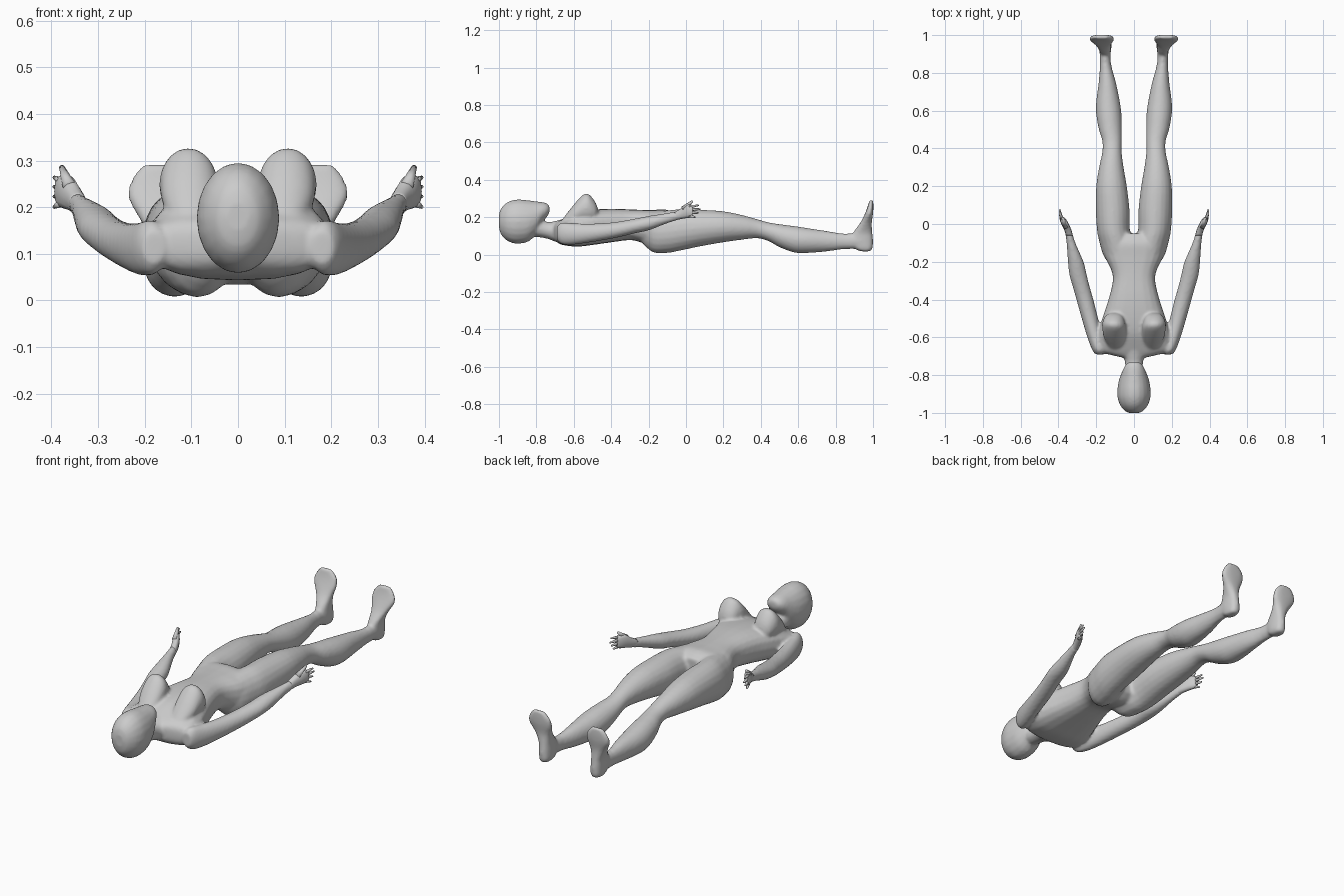
import bpy, bmesh, math
from mathutils import Vector

SIDES = 20


def spline(rows, t):
    # smooth interpolation through the section rows
    i = min(int(t), len(rows) - 2)
    f = t - i
    a, b, c, d = (rows[max(0, min(len(rows) - 1, i + k))] for k in (-1, 0, 1, 2))
    return [0.5 * (2*q + (r-p)*f + (2*p-5*q+4*r-s)*f*f + (3*q-p-3*r+s)*f**3)
            for p, q, r, s in zip(a, b, c, d)]


def loft(bm, rows, axis='Y', power=2.0, steps=3, sides=SIDES, flip=1):
    # rows: position on axis, then min/max of the section in the two other directions
    rings = []
    n = (len(rows) - 1) * steps
    for k in range(n + 1):
        p, u0, u1, v0, v1 = spline(rows, k / steps)
        ring = []
        for j in range(sides):
            a = 2 * math.pi * j / sides
            c, s = math.cos(a), math.sin(a)
            u = (u0+u1)/2 + (u1-u0)/2 * math.copysign(abs(c)**(2/power), c)
            v = (v0+v1)/2 + (v1-v0)/2 * math.copysign(abs(s)**(2/power), s)
            co = (u, p, v) if axis == 'Y' else (u, v, p)
            ring.append(bm.verts.new((co[0] * flip, co[1], co[2])))
        rings.append(ring)
    faces = [bm.faces.new(rings[0]), bm.faces.new(rings[-1])]
    for a, b in zip(rings, rings[1:]):
        for j in range(sides):
            k = (j + 1) % sides
            faces.append(bm.faces.new((a[j], a[k], b[k], b[j])))
    bmesh.ops.recalc_face_normals(bm, faces=faces)


def finish(bm, name):
    me = bpy.data.meshes.new(name)
    bm.to_mesh(me)
    bm.free()
    for p in me.polygons:
        p.use_smooth = True
    ob = bpy.data.objects.new(name, me)
    bpy.context.collection.objects.link(ob)
    return ob


def sym(rows):
    return [(y, -w, w, z0, z1) for y, w, z0, z1 in rows]


head = sym([(-1.0, .025, .15, .21), (-.99, .048, .11, .245), (-.96, .073, .077, .277),
            (-.92, .087, .06, .293), (-.88, .088, .06, .295), (-.84, .083, .072, .29),
            (-.80, .071, .11, .285), (-.77, .058, .17, .281), (-.745, .044, .20, .275),
            (-.73, .025, .225, .262)])
neck = sym([(-.86, .05, .1, .2), (-.80, .05, .095, .19), (-.74, .047, .085, .175),
            (-.70, .058, .07, .18), (-.64, .09, .06, .195)])
torso = sym([(-.705, .07, .08, .165), (-.68, .17, .06, .18), (-.65, .20, .05, .195),
             (-.58, .19, .043, .225), (-.5, .168, .052, .24), (-.4, .135, .066, .246),
             (-.3, .112, .078, .242), (-.24, .122, .065, .24), (-.17, .155, .04, .24),
             (-.1, .165, .035, .24), (-.05, .10, .07, .215)])
breast = [(-.66, .06, .13, .15, .19), (-.6, .045, .16, .16, .268), (-.55, .042, .168, .17, .321),
          (-.52, .048, .167, .17, .324), (-.487, .06, .152, .18, .285), (-.472, .08, .13, .2, .25)]
leg = [(-.25, .02, .09, .08, .2), (-.18, .004, .155, .014, .225), (-.1, .004, .182, .009, .237),
       (-.03, .022, .196, .022, .242), (.08, .024, .202, .045, .24), (.2, .038, .2, .066, .232),
       (.3, .055, .185, .08, .212), (.38, .065, .168, .088, .19), (.44, .065, .168, .073, .173),
       (.5, .064, .186, .04, .163), (.58, .066, .2, .011, .153), (.65, .075, .2, .009, .142),
       (.75, .096, .187, .017, .127), (.85, .122, .18, .03, .112), (.94, .125, .185, .03, .12)]
foot = [(.018, .135, .172, .935, .985), (.035, .121, .181, .9, .998), (.08, .12, .184, .88, 1.0),
        (.12, .122, .187, .895, .996), (.17, .118, .208, .932, .993), (.22, .104, .236, .957, 1.0),
        (.26, .112, .228, .972, 1.002), (.291, .14, .205, .98, 1.0)]
arm = [(-.69, .155, .205, .08, .15), (-.665, .15, .222, .056, .172), (-.6, .165, .247, .054, .168),
       (-.5, .19, .277, .068, .166), (-.4, .215, .305, .085, .172), (-.33, .235, .325, .1, .182),
       (-.27, .25, .342, .115, .193), (-.2, .267, .35, .13, .207), (-.1, .31, .357, .168, .223),
       (-.04, .328, .366, .186, .232)]

# body: overlapping volumes fused into one smooth skin
bm = bmesh.new()
loft(bm, head)
loft(bm, neck)
loft(bm, torso, power=2.6)
for side in (1, -1):
    loft(bm, breast, flip=side)
    loft(bm, leg, flip=side)
    loft(bm, arm, flip=side)
    loft(bm, foot, axis='Z', power=2.4, flip=side)
body = finish(bm, "body")
mod = body.modifiers.new("fuse", 'REMESH')
mod.mode = 'VOXEL'
mod.voxel_size = 0.008
mod.use_smooth_shade = True
mod = body.modifiers.new("soften", 'SMOOTH')
mod.factor = 0.5
mod.iterations = 4

# hands: palm, four tapered fingers and a thumb
bm = bmesh.new()
loft(bm, [(-.06, .324, .36, .184, .228), (-.03, .332, .37, .19, .245),
          (0, .345, .385, .195, .268), (.022, .358, .393, .198, .27),
          (.036, .37, .394, .206, .262)], sides=12, power=2.4)


def digit(a, b, r):
    a, b = Vector(a), Vector(b)
    d = b - a
    m = d.to_track_quat('Z', 'Y').to_matrix().to_4x4()
    m.translation = (a + b) / 2
    bmesh.ops.create_cone(bm, cap_ends=True, segments=8, radius1=r, radius2=r * .4,
                          depth=d.length, matrix=m)


for z, tip, tz in ((.209, .05, .2), (.225, .066, .223), (.241, .078, .244), (.256, .068, .264)):
    digit((.38, .02, z), (.394, tip, tz), .0095)
digit((.362, -.015, .245), (.378, .034, .286), .015)
hand = finish(bm, "hands")
mod = hand.modifiers.new("mirror", 'MIRROR')
mod.use_axis = (True, False, False)
